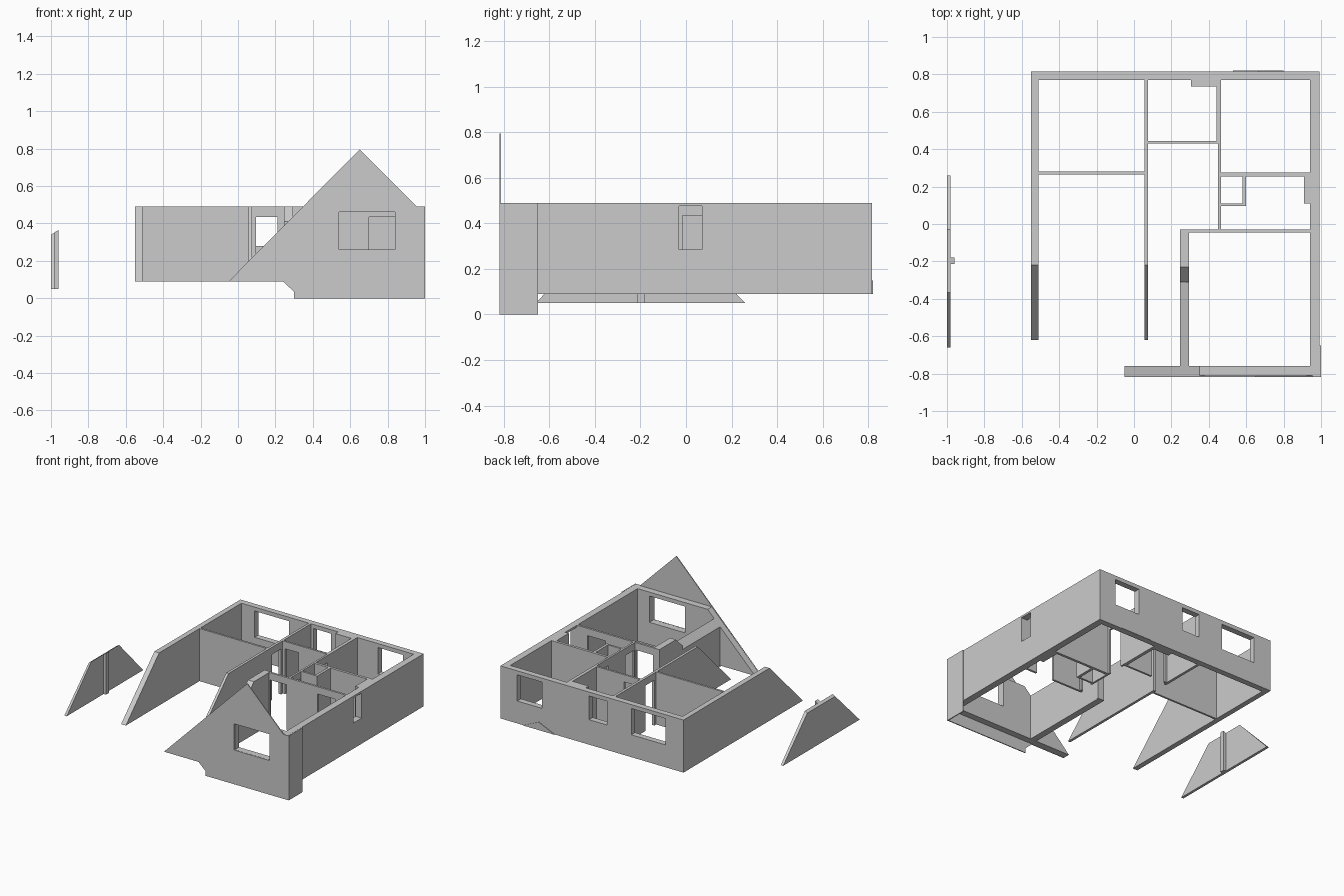
import bpy, bmesh

if "Cube" in bpy.data.objects:
    bpy.data.objects.remove(bpy.data.objects["Cube"])

plaster = bpy.data.materials.new("light_grey_plaster")
plaster.diffuse_color = (0.6, 0.6, 0.6, 1)
plaster.use_nodes = True
plaster.node_tree.nodes["Principled BSDF"].inputs["Base Color"].default_value = plaster.diffuse_color

Z0, Z1 = 0.09, 0.49   # floor level and wall top


def rect(u0, u1, z0, z1):
    return [(u0, z0), (u1, z0), (u1, z1), (u0, z1)]


def panel(name, axis, t0, t1, outline, holes=()):
    """Extrude an upright profile (u, z), with holes, along x or y from t0 to t1."""
    cu = bpy.data.curves.new(name, 'CURVE')
    cu.dimensions = '2D'
    cu.fill_mode = 'BOTH'
    cu.extrude = 0.5
    for loop in [outline, *holes]:
        sp = cu.splines.new('POLY')
        sp.points.add(len(loop) - 1)
        for p, (u, z) in zip(sp.points, loop):
            p.co = (u, z, 0, 1)
        sp.use_cyclic_u = True
    tmp = bpy.data.objects.new(name + "_tmp", cu)
    bpy.context.collection.objects.link(tmp)
    dg = bpy.context.evaluated_depsgraph_get()
    me = bpy.data.meshes.new_from_object(tmp.evaluated_get(dg))
    bpy.data.objects.remove(tmp)
    bpy.data.curves.remove(cu)
    for v in me.vertices:
        u, z, w = v.co
        t = t0 + (w + 0.5) * (t1 - t0)
        v.co = (t, u, z) if axis == 'x' else (u, t, z)
    bm = bmesh.new()
    bm.from_mesh(me)
    bmesh.ops.remove_doubles(bm, verts=bm.verts, dist=1e-5)
    bmesh.ops.recalc_face_normals(bm, faces=bm.faces)
    for f in bm.faces:
        f.smooth = False
    bm.to_mesh(me)
    bm.free()
    me.materials.clear()
    me.materials.append(plaster)
    ob = bpy.data.objects.new(name, me)
    bpy.context.collection.objects.link(ob)
    return ob


def wall(name, axis, t0, t1, u0, u1, doors=(), holes=()):
    """Full height wall, with door notches cut up from the floor."""
    pts = [(u0, Z0)]
    for a, b in doors:
        pts += [(a, Z0), (a, 0.435), (b, 0.435), (b, Z0)]
    pts += [(u1, Z0), (u1, Z1), (u0, Z1)]
    return panel(name, axis, t0, t1, pts, holes)


# Outer walls
wall("back_wall", 'y', 0.77, 0.815, -0.55, 0.992,
     holes=[rect(-0.40, -0.11, 0.26, 0.46), rect(0.095, 0.245, 0.28, 0.46),
            rect(0.64, 0.85, 0.26, 0.46)])
wall("right_wall", 'x', 0.94, 0.992, -0.81, 0.77,
     holes=[rect(-0.03, 0.07, 0.285, 0.475)])
raked = [(-0.62, Z0), (0.77, Z0), (0.77, Z1), (-0.22, Z1)]
panel("left_wall", 'x', -0.55, -0.51, raked)

# Front wall: thick part, cut by the roof pitch on its left
front_window = rect(0.54, 0.84, 0.26, 0.46)
panel("front_wall", 'y', -0.81, -0.76,
      [(-0.05, Z0), (0.94, Z0), (0.94, Z1), (0.35, Z1)], [front_window])

# Thin cladding: front gable with skirt, side return, small rear gable tip
panel("front_gable_cladding", 'y', -0.818, -0.811,
      [(-0.05, Z0), (0.24, Z0), (0.30, 0.035), (0.30, 0), (0.997, 0),
       (0.997, Z1), (0.955, Z1), (0.65, 0.795)], [front_window])
panel("side_cladding", 'x', 0.993, 1.0, rect(-0.818, -0.65, 0, Z1))
panel("rear_gable_tip", 'y', 0.816, 0.82, [(0.53, Z0), (0.80, Z0), (0.665, 0.15)])

# Entrance wall: low part follows the roof pitch, rear part is full height
panel("entrance_wall_low", 'y', -0.76, -0.31,
      [(0.245, Z0), (0.295, Z0), (0.295, 0.435), (0.245, 0.385)])
panel("entrance_wall_high", 'x', 0.245, 0.295,
      [(-0.31, Z0), (-0.03, Z0), (-0.03, Z1), (-0.23, Z1), (-0.31, 0.41)])

# Inner walls
panel("hall_wall", 'x', 0.055, 0.075,
      [(-0.62, Z0), (0.30, Z0), (0.30, 0.435), (0.41, 0.435), (0.41, Z0),
       (0.77, Z0), (0.77, Z1), (-0.22, Z1)])
wall("living_room_divider", 'y', 0.265, 0.28, -0.51, 0.055)
wall("bathroom_wall", 'y', 0.43, 0.445, 0.075, 0.45, doors=[(0.095, 0.21)])
wall("bathroom_side_wall", 'x', 0.44, 0.465, 0.43, 0.77)
wall("corridor_wall", 'x', 0.45, 0.465, -0.03, 0.43, doors=[(-0.015, 0.085), (0.29, 0.41)])
wall("rear_bedroom_wall", 'y', 0.255, 0.275, 0.465, 0.94)
wall("front_bedroom_wall", 'y', -0.046, -0.03, 0.295, 0.94,
     doors=[(0.30, 0.44), (0.70, 0.85)])
wall("closet_side_wall", 'x', 0.58, 0.60, 0.11, 0.255)
wall("closet_front_wall", 'y', 0.095, 0.11, 0.465, 0.60)
wall("back_wall_duct", 'y', 0.735, 0.77, 0.305, 0.44)
wall("right_wall_duct", 'x', 0.91, 0.94, 0.11, 0.255)

# Detached screen wall with its post; the top edge slants up towards the house
screen = panel("screen_wall", 'x', -1.0, -0.98,
               [(-0.66, 0.05), (0.26, 0.05), (-0.03, 0.34), (-0.365, 0.34)])
for v in screen.data.vertices:
    if v.co.z > 0.3:
        v.co.z += (v.co.x + 1) * 0.6
panel("screen_post", 'y', -0.215, -0.18,
      [(-0.98, 0.05), (-0.96, 0.05), (-0.96, 0.365), (-0.98, 0.352)])
